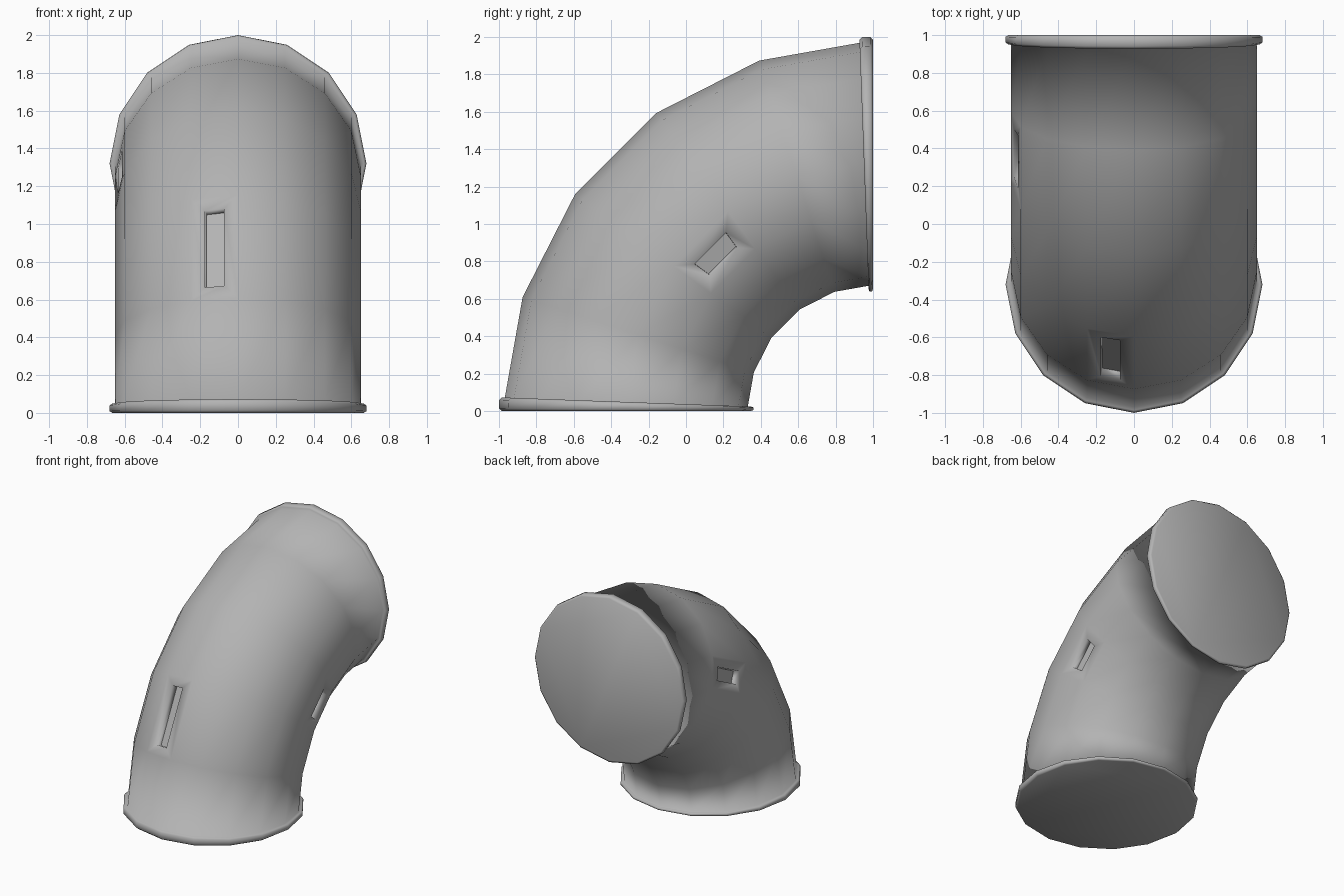
import bpy, bmesh
from math import radians, sin, cos

if "Cube" in bpy.data.objects:
    bpy.data.objects.remove(bpy.data.objects["Cube"])

SIDES = 16
BEND = 1.32          # bend radius of the centre line, pivot at y=1, z=0
TUBE, RIM = 0.65, 0.68

bm = bmesh.new()


def ring(angle, radius):
    """One cross-section of the elbow at a given bend angle."""
    a = radians(angle)
    verts = []
    for k in range(SIDES):
        p = radians(360 / SIDES * k)
        r = BEND + radius * cos(p)
        verts.append(bm.verts.new((radius * sin(p), 1 - r * cos(a), r * sin(a))))
    return verts


# Section list: rounded end flange, bent tube, mirrored flange
flange = [(0, 0.665), (0.4, RIM), (1.7, RIM), (2.1, 0.667), (2.1, TUBE)]
sections = flange + [(a, TUBE) for a in (18, 36, 54, 72)]
sections += [(90 - a, r) for a, r in reversed(flange)]
rings = [ring(a, r) for a, r in sections]

# Skin the sections and close both ends
walls = {}
for i in range(len(rings) - 1):
    lo, hi = rings[i], rings[i + 1]
    for k in range(SIDES):
        n = (k + 1) % SIDES
        walls[i, k] = bm.faces.new((lo[k], lo[n], hi[n], hi[k]))
bm.faces.new(rings[0])
bm.faces.new(rings[-1])
bmesh.ops.recalc_face_normals(bm, faces=bm.faces)

# Recessed slots: front, right side, left side
first = len(flange)
slots = [walls[first - 1 + 1, 15], walls[first + 1, 4], walls[first + 2, 12]]
bmesh.ops.inset_individual(bm, faces=slots, thickness=0.075, use_even_offset=True)
floors = []
for face in slots:
    inward = -face.normal * 0.05
    floor = bmesh.ops.extrude_discrete_faces(bm, faces=[face])["faces"][0]
    bmesh.ops.translate(bm, vec=inward, verts=floor.verts)
    floors.append(floor)

# Soft shading everywhere, crisp slot floors
for face in bm.faces:
    face.smooth = True
for floor in floors:
    for edge in floor.edges:
        edge.smooth = False

mesh = bpy.data.meshes.new("pipe_elbow")
bm.to_mesh(mesh)
bm.free()
elbow = bpy.data.objects.new("pipe_elbow", mesh)
bpy.context.collection.objects.link(elbow)

# Dark grey metal
metal = bpy.data.materials.new("dark_grey")
metal.diffuse_color = (0.45, 0.45, 0.45, 1)
metal.use_nodes = True
metal.node_tree.nodes["Principled BSDF"].inputs["Base Color"].default_value = metal.diffuse_color
mesh.materials.append(metal)
